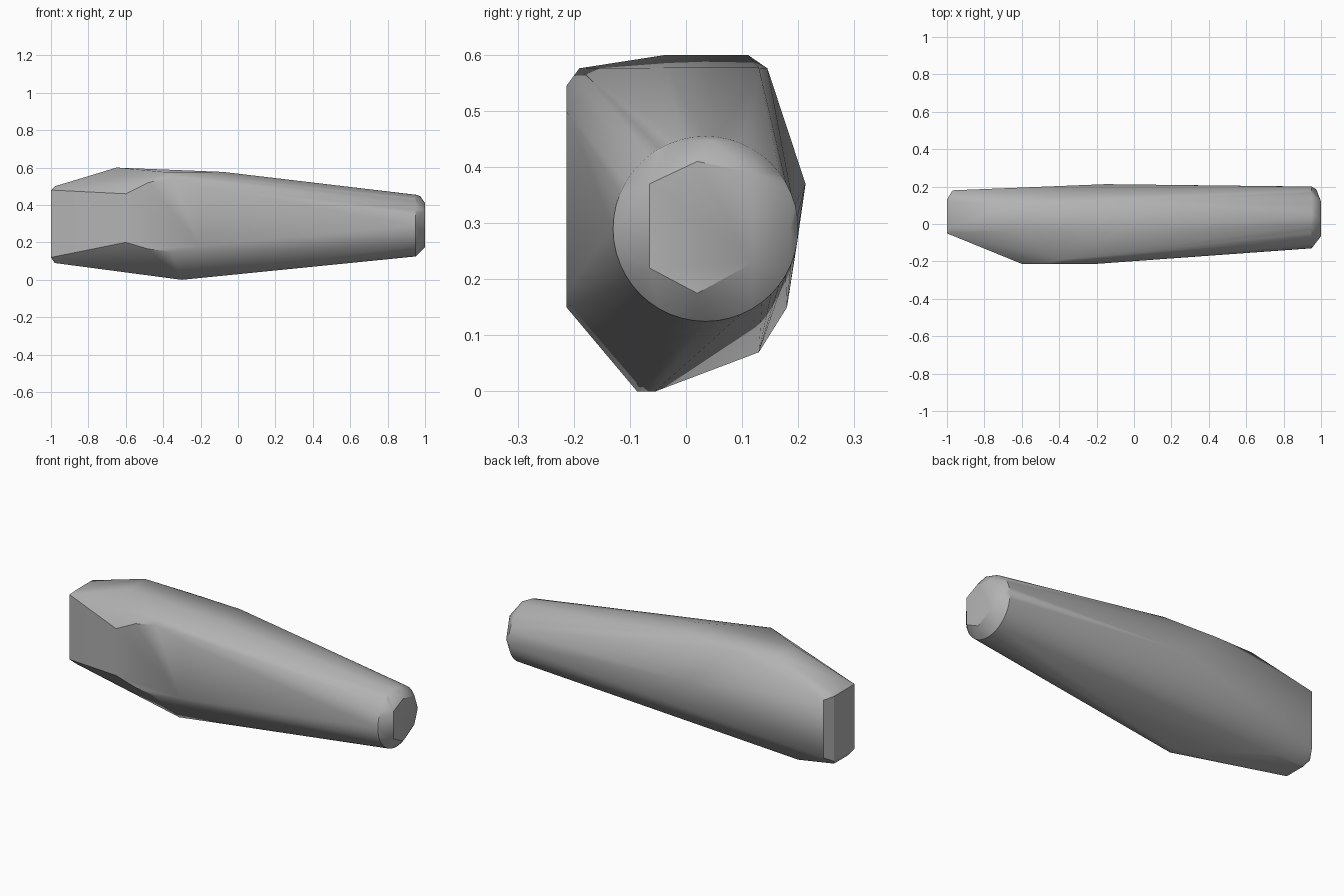
import bpy
import bmesh
from math import cos, sin, tau, radians

default_cube = bpy.data.objects.get("Cube")
if default_cube:
    bpy.data.objects.remove(default_cube, do_unlink=True)


def make_material(name, colour):
    material = bpy.data.materials.new(name)
    material.use_nodes = True
    material.diffuse_color = colour
    material.node_tree.nodes["Principled BSDF"].inputs["Base Color"].default_value = colour
    return material


def wrap_shell(name, points, material, smooth_angle):
    """Stretch a convex skin over the given outline points."""
    shell = bmesh.new()
    for point in points:
        shell.verts.new(point)
    result = bmesh.ops.convex_hull(shell, input=shell.verts[:])
    leftovers = {item for key in ("geom_interior", "geom_unused")
                 for item in result[key]
                 if isinstance(item, bmesh.types.BMVert)}
    bmesh.ops.delete(shell, geom=list(leftovers), context="VERTS")
    bmesh.ops.recalc_face_normals(shell, faces=shell.faces[:])
    mesh = bpy.data.meshes.new(name)
    shell.to_mesh(mesh)
    shell.free()
    mesh.materials.append(material)
    body = bpy.data.objects.new(name, mesh)
    bpy.context.collection.objects.link(body)
    bpy.ops.object.select_all(action="DESELECT")
    body.select_set(True)
    bpy.context.view_layer.objects.active = body
    bpy.ops.object.shade_smooth_by_angle(angle=radians(smooth_angle))
    return body


def upright_edge(x, y, bottom, top):
    """Lower and upper corner of a vertical edge."""
    return [(x, y, bottom), (x, y, top)]


def level_edge(x, z, front, back):
    """Front and back corner of a level edge."""
    return [(x, front, z), (x, back, z)]


def round_rim(x, y, z, radius, sides):
    """Ring of points facing along the length of the body."""
    return [(x, y + radius * cos(tau * step / sides), z + radius * sin(tau * step / sides))
            for step in range(sides)]


outline = []

# Square end with its bevelled back, top and bottom corners
outline += upright_edge(x=-1, y=-0.05, bottom=0.12, top=0.48)
outline += upright_edge(x=-1, y=0.13, bottom=0.12, top=0.48)
outline += upright_edge(x=-0.97, y=0.18, bottom=0.15, top=0.47)
outline += level_edge(x=-0.98, z=0.09, front=-0.02, back=0.1)
outline += level_edge(x=-0.98, z=0.5, front=-0.02, back=0.12)

# Flat front panel
front = -0.213
outline += upright_edge(x=-0.6, y=front, bottom=0.2, top=0.46)
outline += upright_edge(x=-0.48, y=front, bottom=0.165, top=0.52)
outline += upright_edge(x=-0.36, y=front, bottom=0.15, top=0.545)
outline += upright_edge(x=-0.2, y=front, bottom=0.18, top=0.5)

# Top ridge
outline += level_edge(x=-0.65, z=0.6, front=-0.035, back=0.11)
outline += level_edge(x=-0.39, z=0.576, front=-0.19, back=0.145)
outline += level_edge(x=-0.08, z=0.577, front=-0.035, back=0.13)

# Keel, lower back corner and widest point of the back
outline += level_edge(x=-0.3, z=0, front=-0.087, back=-0.055)
outline += [(-0.78, 0.13, 0.07), (-0.15, 0.213, 0.37)]

# Round end with a faceted cap
outline += round_rim(x=0.95, y=0.035, z=0.29, radius=0.165, sides=48)
outline += upright_edge(x=1, y=-0.065, bottom=0.22, top=0.37)
outline += upright_edge(x=1, y=0.02, bottom=0.175, top=0.41)
outline += upright_edge(x=1, y=0.12, bottom=0.23, top=0.39)
outline += [(0.975, 0.185, 0.29), (0.975, 0.045, 0.447)]

grey = make_material("mid grey", (0.45, 0.45, 0.45, 1))
wrap_shell("tapered_body", outline, grey, smooth_angle=30)
